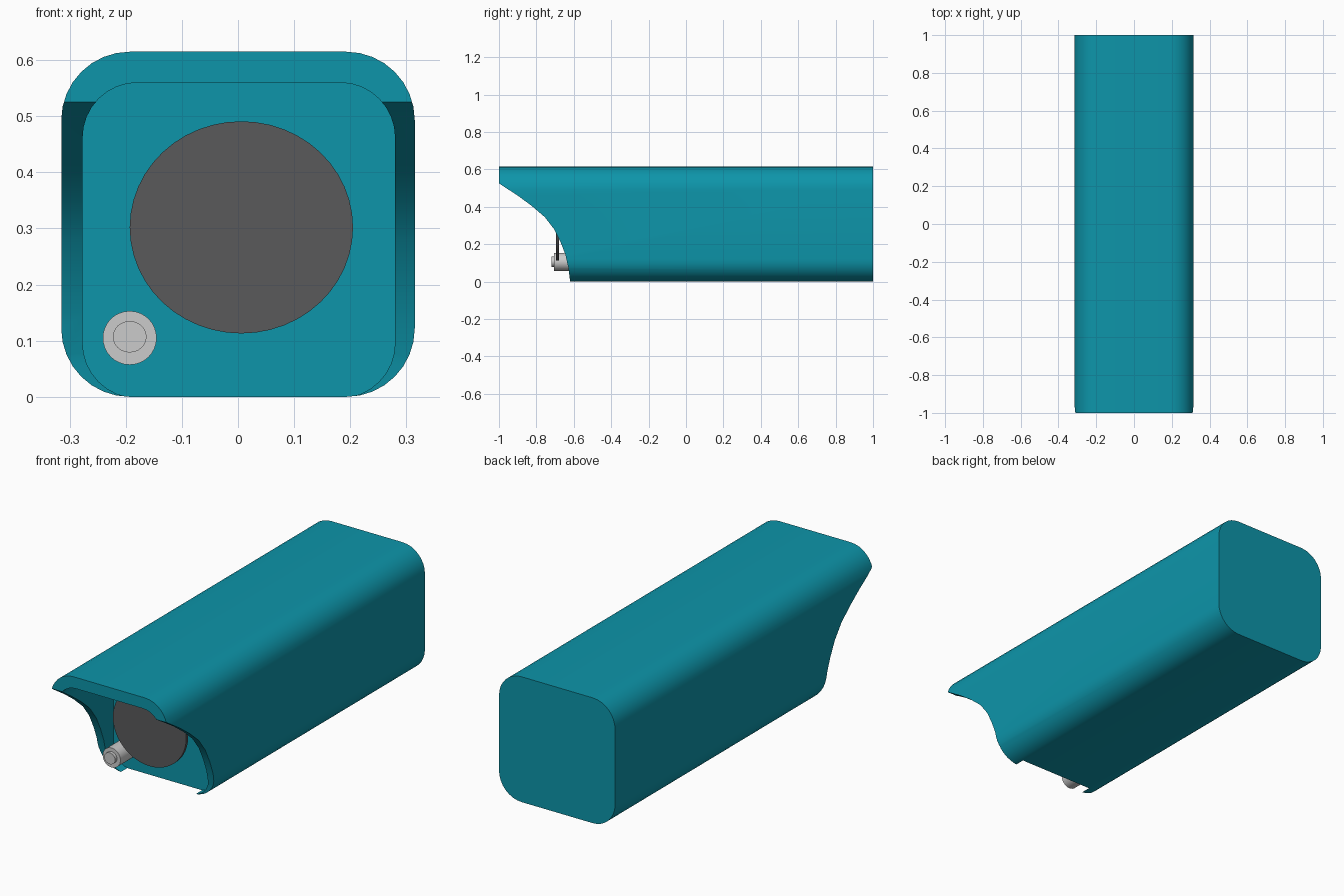
import bpy, bmesh, math
from mathutils import Vector

if "Cube" in bpy.data.objects:
    bpy.data.objects.remove(bpy.data.objects["Cube"])


def rounded_rect(x0, x1, z0, z1, r, n=8):
    pts = []
    for cx, cz, a0 in ((x1 - r, z1 - r, 0), (x0 + r, z1 - r, 90),
                       (x0 + r, z0 + r, 180), (x1 - r, z0 + r, 270)):
        for i in range(n + 1):
            a = math.radians(a0 + 90 * i / n)
            pts.append((cx + r * math.cos(a), cz + r * math.sin(a)))
    return pts


def prism(name, start, direction):
    bm = bmesh.new()
    face = bm.faces.new([bm.verts.new(p) for p in start])
    out = bmesh.ops.extrude_face_region(bm, geom=[face])
    moved = [v for v in out["geom"] if isinstance(v, bmesh.types.BMVert)]
    bmesh.ops.translate(bm, verts=moved, vec=Vector(direction))
    bmesh.ops.recalc_face_normals(bm, faces=bm.faces)
    me = bpy.data.meshes.new(name)
    bm.to_mesh(me)
    bm.free()
    ob = bpy.data.objects.new(name, me)
    bpy.context.collection.objects.link(ob)
    return ob


def cut(ob, cutter):
    mod = ob.modifiers.new("cut", "BOOLEAN")
    mod.operation, mod.solver, mod.object = "DIFFERENCE", "EXACT", cutter
    bpy.context.view_layer.objects.active = ob
    bpy.ops.object.modifier_apply(modifier=mod.name)
    bpy.data.objects.remove(cutter)


def smooth(ob):
    bpy.ops.object.select_all(action="DESELECT")
    ob.select_set(True)
    bpy.context.view_layer.objects.active = ob
    bpy.ops.object.shade_smooth_by_angle(angle=math.radians(30))


def disc(name, x, z, rx, rz, y0, y1, sides=48):
    ring = [(x + rx * math.cos(2 * math.pi * i / sides), y0,
             z + rz * math.sin(2 * math.pi * i / sides)) for i in range(sides)]
    ob = prism(name, ring, (0, y1 - y0, 0))
    smooth(ob)
    return ob


# Long rounded housing
housing = prism("housing", [(x, -1, z) for x, z in
                            rounded_rect(-0.315, 0.315, 0, 0.615, 0.122)], (0, 2, 0))

# Front recess, open along the bottom
cut(housing, prism("recess_cutter", [(x, -1.2, z) for x, z in
                                     rounded_rect(-0.277, 0.28, -0.002, 0.56, 0.098)],
                   (0, 0.63, 0)))

# Curved sweep below the hood
sweep = [(-1.1, 0.58), (-1, 0.525), (-0.9, 0.46), (-0.825, 0.405), (-0.755, 0.345),
         (-0.705, 0.28), (-0.67, 0.21), (-0.645, 0.145), (-0.628, 0.07),
         (-0.62, 0.005), (-0.62, -0.1), (-1.1, -0.1)]
cut(housing, prism("hood_cutter", [(-0.5, y, z) for y, z in sweep], (1, 0, 0)))
smooth(housing)
teal = bpy.data.materials.new("teal")
teal.diffuse_color = (0.004, 0.30, 0.40, 1)
teal.use_nodes = True
teal.node_tree.nodes["Principled BSDF"].inputs["Base Color"].default_value = teal.diffuse_color
housing.data.materials.append(teal)

# Lens disc in the recess
lens = disc("lens", 0.006, 0.302, 0.199, 0.189, -0.695, -0.68)
dark = bpy.data.materials.new("dark_grey")
dark.diffuse_color = (0.1, 0.1, 0.105, 1)
dark.use_nodes = True
dark.node_tree.nodes["Principled BSDF"].inputs["Base Color"].default_value = dark.diffuse_color
lens.data.materials.append(dark)

# Small sensor with its tip
disc("sensor", -0.193, 0.105, 0.048, 0.048, -0.705, -0.565, 32)
disc("sensor_tip", -0.193, 0.107, 0.03, 0.028, -0.72, -0.70, 24)
